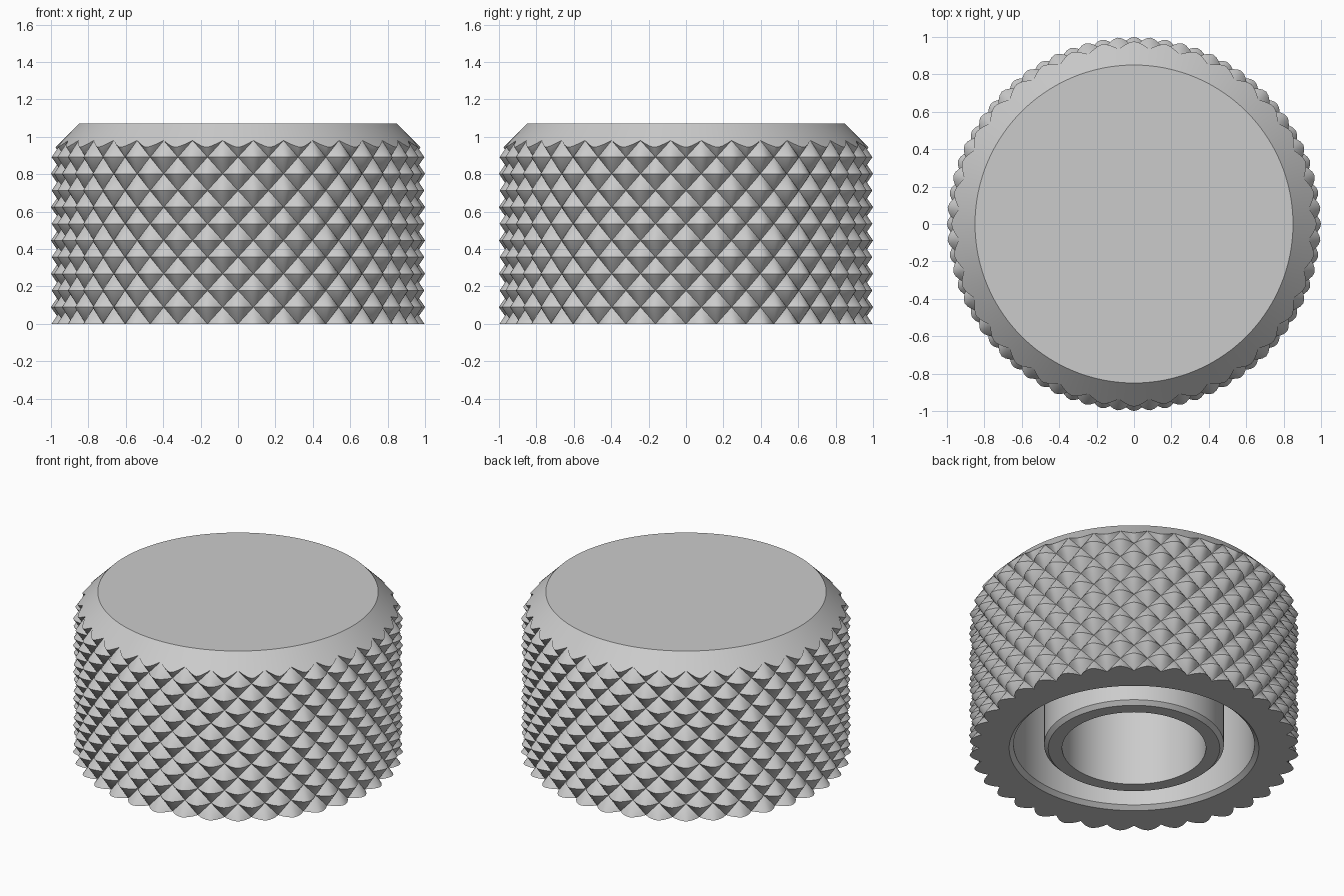
import bpy, bmesh
from math import sin, cos, pi, copysign

cube = bpy.data.objects.get("Cube")
if cube:
    bpy.data.objects.remove(cube)

COUNT = 36            # diamonds round the grip
ROWS = 11             # half-pitches up the grip
GRIP_TOP = 0.98       # where the grooves run out on the chamfer
PITCH = GRIP_TOP / ROWS
ROOT, TIP = 0.94, 1.0
SEGS = 8              # facets across one diamond
HALF = pi / COUNT
TOP_R, TOP_Z = 0.85, 1.07
CONE = ROOT + GRIP_TOP  # chamfer surface: radius + z

grey = bpy.data.materials.new("satin grey metal")
grey.use_nodes = True
grey.diffuse_color = (0.6, 0.6, 0.6, 1)
shader = grey.node_tree.nodes["Principled BSDF"]
shader.inputs["Base Color"].default_value = grey.diffuse_color
shader.inputs["Roughness"].default_value = 0.5


def polar(r, angle, z):
    return (r * cos(angle), r * sin(angle), z)


def crest(row, col):
    """Rounded crest points across the widest line of one diamond."""
    centre = (2 * col + (row + 1) % 2) * HALF
    points = []
    for i in range(SEGS + 1):
        a = 2 * i / SEGS - 1
        r = ROOT + (TIP - ROOT) * (1 - abs(a) ** 1.7)
        points.append((r, centre + a * HALF, row * PITCH))
    return centre, points


def on_chamfer(p, centre):
    """Slide a crest point towards its lower corner until it meets the chamfer."""
    low = (ROOT, centre, (ROWS - 1) * PITCH)
    start, end = low[0] + low[2], p[0] + p[2]
    t = min(1, (CONE - start) / (end - start))
    return tuple(l + t * (q - l) for l, q in zip(low, p))


bm = bmesh.new()


def face(*points):
    bm.faces.new([bm.verts.new(polar(*p)) for p in points])


# Knurled grip: each diamond is a fan above and a fan below its crest
bottom_edge, top_edge = [], []
for row in range(ROWS + 1):
    for col in range(COUNT):
        centre, points = crest(row, col)
        if row == ROWS:
            points = [on_chamfer(p, centre) for p in points]
            top_edge += points[:-1]
        if row == 0:
            bottom_edge += points[:-1]
        for p, q in zip(points, points[1:]):
            if row < ROWS:
                face(p, q, (ROOT, centre, (row + 1) * PITCH))
            if row > 0:
                face(q, p, (ROOT, centre, (row - 1) * PITCH))


# Chamfer and flat top
def band(lower, upper):
    for i in range(len(lower)):
        j = (i + 1) % len(lower)
        face(lower[i], lower[j], upper[j], upper[i])


def ring(r, z, source):
    return [(r, p[1], z) for p in source]


rim = ring(TOP_R, TOP_Z, top_edge)
band(top_edge, rim)
face(*rim)

# Underside: rim, ring recess, central boss and blind bore
loops = [bottom_edge]
for r, z in ((0.757, 0), (0.73, 0.025), (0.73, 0.75), (0.545, 0.75),
             (0.545, 0.025), (0.52, 0), (0.436, 0), (0.436, 0.75)):
    loops.append(ring(r, z, bottom_edge))
for outer, inner in zip(loops, loops[1:]):
    band(inner, outer)
face(*reversed(loops[-1]))

bmesh.ops.remove_doubles(bm, verts=bm.verts, dist=0.0002)
bmesh.ops.recalc_face_normals(bm, faces=bm.faces)
mesh = bpy.data.meshes.new("knurled_knob")
bm.to_mesh(mesh)
bm.free()
mesh.materials.append(grey)
knob = bpy.data.objects.new("knurled_knob", mesh)
bpy.context.collection.objects.link(knob)

# Smooth walls, sharp ridges
bpy.ops.object.select_all(action="DESELECT")
knob.select_set(True)
bpy.context.view_layer.objects.active = knob
bpy.ops.object.shade_smooth_by_angle(angle=0.5)
